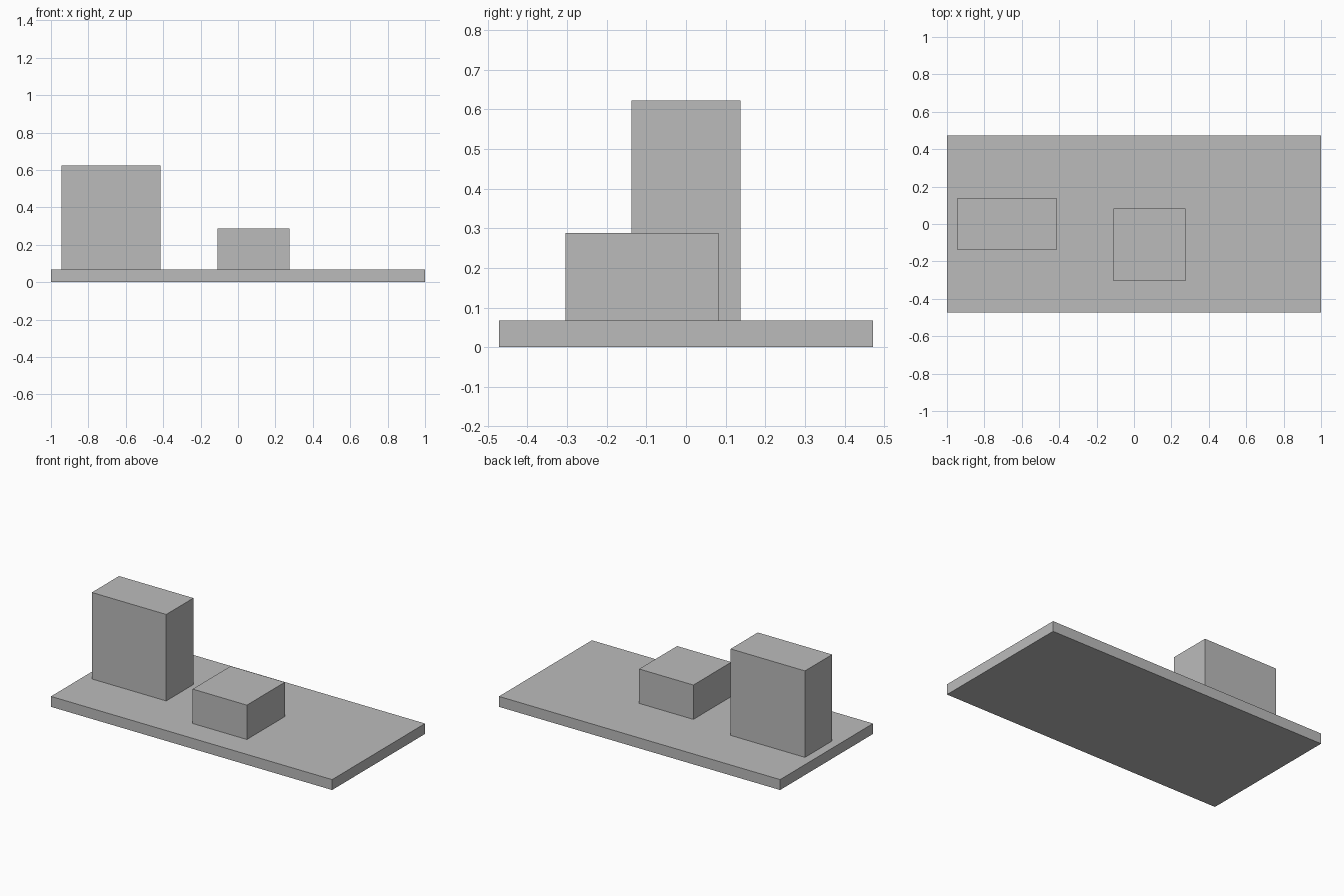
import bpy

cube = bpy.data.objects.get("Cube")
if cube:
    bpy.data.objects.remove(cube, do_unlink=True)

GREY = (0.5, 0.5, 0.5, 1.0)
grey = bpy.data.materials.new("plain_grey")
grey.use_nodes = True
grey.diffuse_color = GREY
grey.node_tree.nodes["Principled BSDF"].inputs["Base Color"].default_value = GREY


def box(name, x, y, z):
    """Add a box spanning the given (low, high) range on each axis."""
    spans = (x, y, z)
    bpy.ops.mesh.primitive_cube_add(size=1, location=[(a + b) / 2 for a, b in spans])
    part = bpy.context.object
    part.name = name
    part.scale = [b - a for a, b in spans]
    bpy.ops.object.transform_apply(location=False, rotation=False, scale=True)
    part.data.materials.append(grey)
    return part


BASE_TOP = 0.067

# Ground slab
box("base_slab", (-1, 1), (-0.472, 0.472), (0, BASE_TOP))

# Tall block near the right end
box("tall_block", (-0.943, -0.414), (-0.138, 0.138), (BASE_TOP, 0.623))

# Low square block near the middle
box("low_block", (-0.11, 0.276), (-0.304, 0.082), (BASE_TOP, 0.288))
